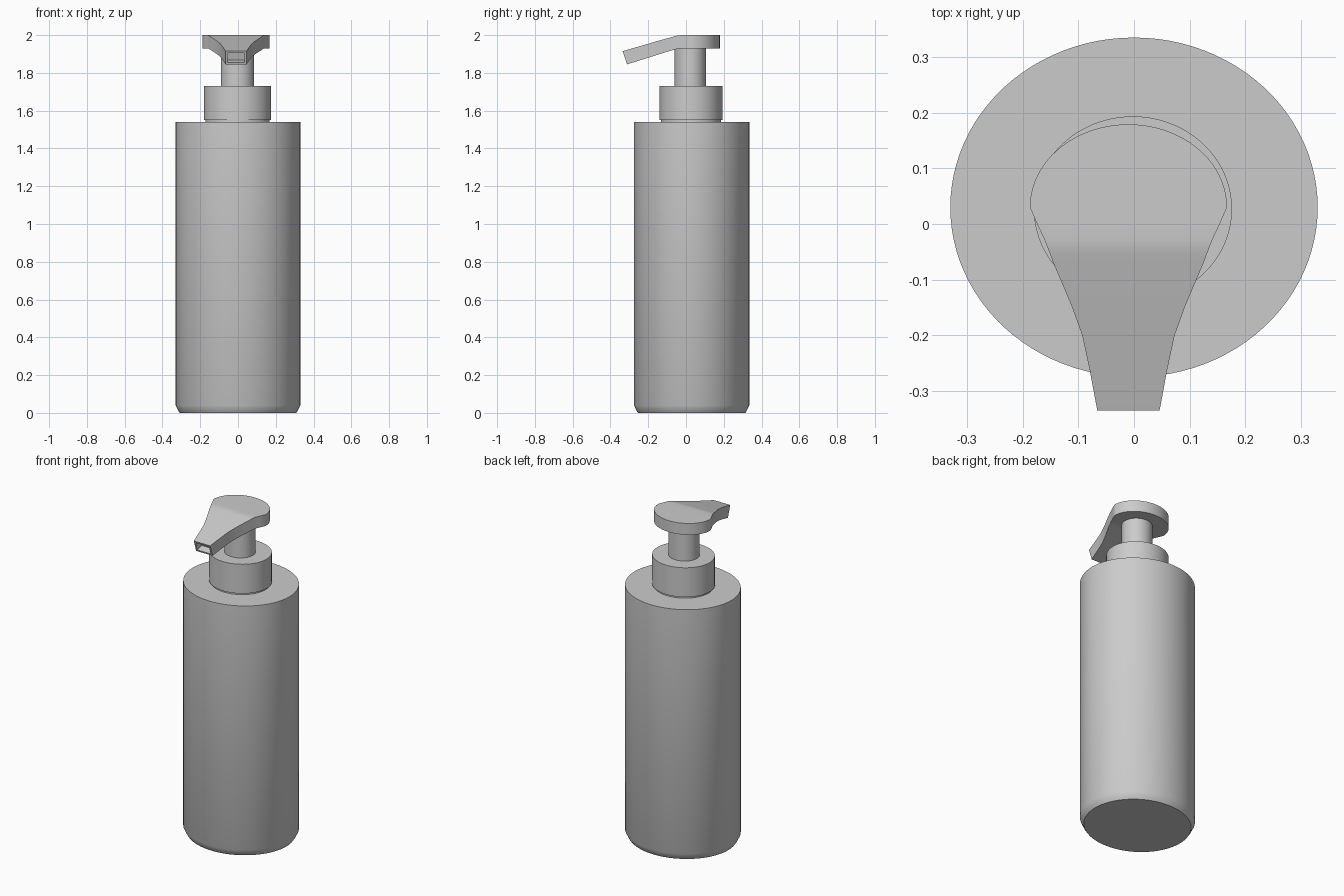
import bpy, bmesh, math
from mathutils import Vector

if "Cube" in bpy.data.objects:
    bpy.data.objects.remove(bpy.data.objects["Cube"])


def finish(bm, name):
    bmesh.ops.recalc_face_normals(bm, faces=bm.faces)
    mesh = bpy.data.meshes.new(name)
    bm.to_mesh(mesh)
    bm.free()
    ob = bpy.data.objects.new(name, mesh)
    bpy.context.collection.objects.link(ob)
    bpy.ops.object.select_all(action='DESELECT')
    ob.select_set(True)
    bpy.context.view_layer.objects.active = ob
    bpy.ops.object.shade_smooth_by_angle(angle=math.radians(28))
    return ob


def loft(bm, rings):
    rows = [[bm.verts.new(p) for p in r] for r in rings]
    n = len(rows[0])
    for a, b in zip(rows, rows[1:]):
        for i in range(n):
            j = (i + 1) % n
            bm.faces.new((a[i], a[j], b[j], b[i]))
    return bm.faces.new(rows[0]), bm.faces.new(rows[-1])


def oval_lathe(name, center, ratio, profile, n=96):
    """Stack of oval rings: profile = (x radius, z), ratio = y radius / x radius."""
    bm = bmesh.new()
    angles = [2 * math.pi * i / n for i in range(n)]
    loft(bm, [[(center[0] + r * math.cos(a), center[1] + r * ratio * math.sin(a), z)
               for a in angles] for r, z in profile])
    return finish(bm, name)


# Bottle with a narrowed foot
oval_lathe("bottle_body", (0, 0.03), 0.924,
           [(0.308, 0), (0.316, 0.012), (0.33, 0.04), (0.33, 1.54)])

# Neck, collar and pump stem
oval_lathe("neck", (-0.002, 0.027), 0.935, [(0.17, 1.53), (0.17, 1.56)])
oval_lathe("collar", (-0.002, 0.027), 0.935, [(0.178, 1.55), (0.178, 1.73)])
oval_lathe("pump_stem", (-0.003, 0.023), 0.945, [(0.088, 1.72), (0.088, 1.94)])

# Pump head: rounded back, then a tapering spout bent downwards
sections = []
for i in range(33):
    t = math.pi / 2 * (1 - i / 32)
    sections.append((0.03 + 0.149 * math.sin(t), max(0.177 * math.cos(t), 1e-6), 0, 0))
spout = [(0, 0.164, 0), (-0.03, 0.150, 0), (-0.043, 0.145, 0.002),
         (-0.056, 0.140, 0.005), (-0.07, 0.135, 0.009), (-0.1, 0.122, 0.017),
         (-0.15, 0.101, 0.031), (-0.2, 0.083, 0.046), (-0.26, 0.070, 0.063),
         (-0.335, 0.056, 0.085)]
for y, w, drop in spout:
    sections.append((y, w, drop, 0.023 * drop / 0.085))

bm = bmesh.new()
cx = -0.01
back, tip = loft(bm, [[(cx - w, y, 2 - d), (cx + w, y, 2 - d),
                       (cx + w, y + s, 1.93 - d), (cx - w, y + s, 1.93 - d)]
                      for y, w, d, s in sections])

# Recessed nozzle opening in the spout tip
bm.normal_update()
bmesh.ops.inset_region(bm, faces=[tip], thickness=0.015)
bmesh.ops.inset_region(bm, faces=[tip], thickness=0.001)
bmesh.ops.translate(bm, verts=tip.verts[:], vec=Vector((0, 0.04, 0.012)))
bmesh.ops.remove_doubles(bm, verts=bm.verts, dist=1e-5)
finish(bm, "pump_head")
